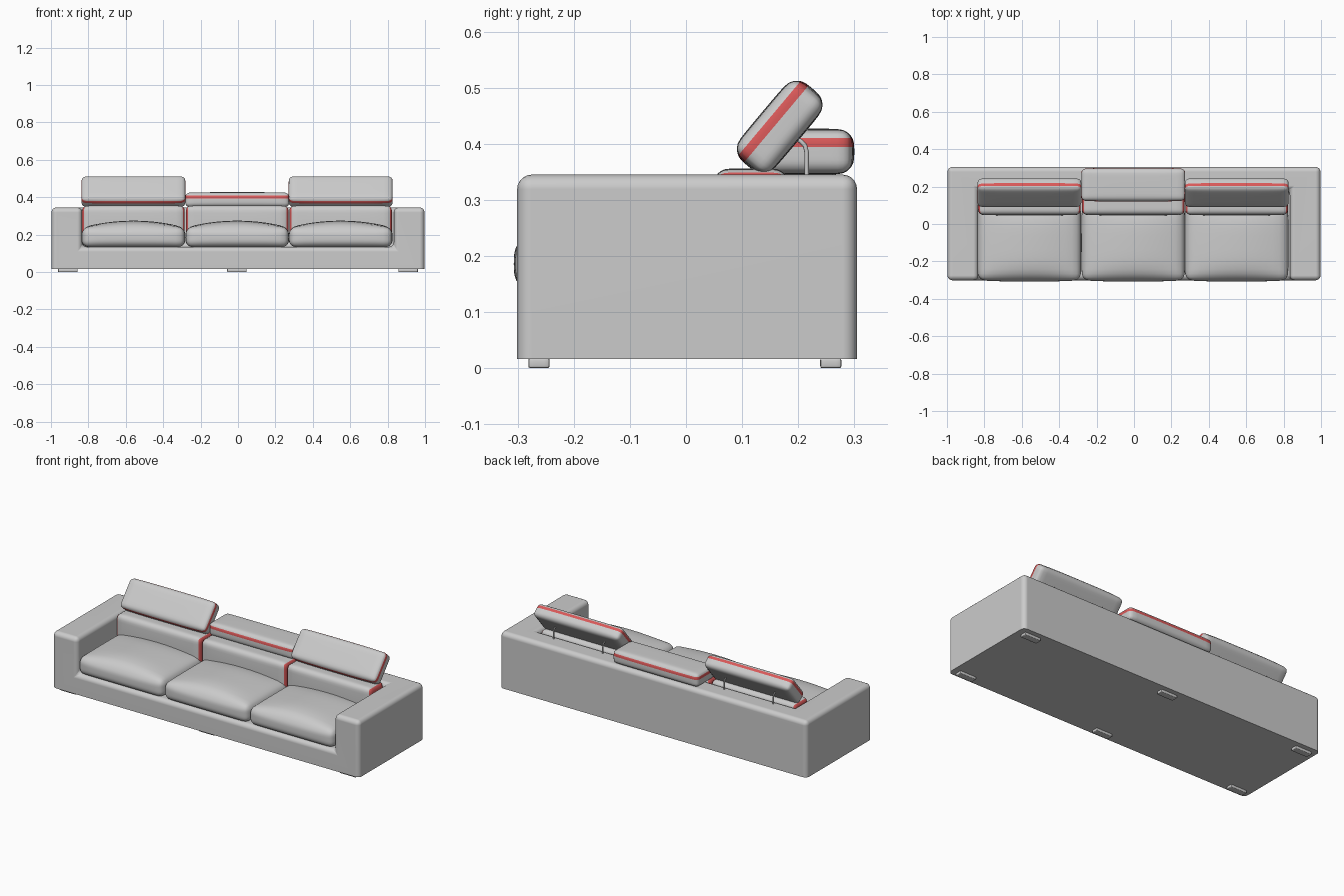
import bpy, bmesh, math
from mathutils import Vector

if "Cube" in bpy.data.objects:
    bpy.data.objects.remove(bpy.data.objects["Cube"])

red = bpy.data.materials.new("red_trim")
red.diffuse_color = (0.7, 0.1, 0.1, 1)
red.use_nodes = True
red.node_tree.nodes["Principled BSDF"].inputs["Base Color"].default_value = red.diffuse_color
grey = bpy.data.materials.new("grey_fabric")
grey.diffuse_color = (0.8, 0.8, 0.8, 1)
grey.use_nodes = True
grey.node_tree.nodes["Principled BSDF"].inputs["Base Color"].default_value = grey.diffuse_color


def finish(bm, name, loc=(0, 0, 0), tilt=0.0, coloured=False):
    bmesh.ops.recalc_face_normals(bm, faces=bm.faces[:])
    for f in bm.faces:
        f.smooth = True
    me = bpy.data.meshes.new(name)
    bm.to_mesh(me)
    bm.free()
    if coloured:
        me.materials.append(grey)
        me.materials.append(red)
    me.set_sharp_from_angle(angle=math.radians(40))
    ob = bpy.data.objects.new(name, me)
    ob.location = loc
    ob.rotation_euler.x = tilt
    bpy.context.collection.objects.link(ob)
    return ob


def pillow(half, r, bulge=(0, 0, 0), crown=0.0, cuts=15):
    """Rounded box with softly bulging sides and an extra crown on top."""
    bm = bmesh.new()
    bmesh.ops.create_cube(bm, size=2)
    bmesh.ops.subdivide_edges(bm, edges=bm.edges[:], cuts=cuts, use_grid_fill=True)
    h = Vector(half)
    for v in bm.verts:
        # crowd the loops towards the edges, then round the corners
        p = Vector([math.sin(c * math.pi / 2) * s for c, s in zip(v.co, h)])
        q = Vector([max(-(s - r), min(s - r, c)) for c, s in zip(p, h)])
        p = q + (p - q).normalized() * r
        a, b, c = (p[i] / h[i] for i in range(3))
        fa, fb, fc = 1 - a ** 4, 1 - b ** 4, 1 - c * c
        p.x += bulge[0] * a * fb * fc
        p.y += bulge[1] * b * fa * fc
        p.z += bulge[2] * c * fa * fb + crown * max(c, 0) * (1 - a * a) * fb
        v.co = p
    bm.normal_update()
    return bm


# Frame: slab with arms and back raised in a U
Y0, Y1, Z0, ZS, ZT = -0.301, 0.305, 0.016, 0.135, 0.345
bm = bmesh.new()
bmesh.ops.create_cube(bm, size=1)
for v in bm.verts:
    v.co = (v.co.x * 1.994, Y1 if v.co.y > 0 else Y0, ZS if v.co.z > 0 else Z0)
for co, no in (((-0.833, 0, 0), (1, 0, 0)), ((0.833, 0, 0), (1, 0, 0)), ((0, 0.18, 0), (0, 1, 0))):
    bmesh.ops.bisect_plane(bm, geom=bm.verts[:] + bm.edges[:] + bm.faces[:], plane_co=co, plane_no=no)
bm.normal_update()
rim = []
for f in bm.faces:
    c = f.calc_center_median()
    if f.normal.z > 0.9 and (abs(c.x) > 0.833 or c.y > 0.18):
        rim.append(f)
ext = bmesh.ops.extrude_face_region(bm, geom=rim)
bmesh.ops.delete(bm, geom=[f for f in rim if f.is_valid], context='FACES_ONLY')
bmesh.ops.translate(bm, vec=(0, 0, ZT - ZS), verts=[g for g in ext['geom'] if isinstance(g, bmesh.types.BMVert)])
bmesh.ops.remove_doubles(bm, verts=bm.verts[:], dist=1e-5)
bmesh.ops.recalc_face_normals(bm, faces=bm.faces[:])
bmesh.ops.dissolve_limit(bm, angle_limit=0.02, verts=bm.verts[:], edges=bm.edges[:])
sharp = [e for e in bm.edges if len(e.link_faces) == 2 and e.calc_face_angle(0) > 0.5
         and max(v.co.z for v in e.verts) > Z0 + 0.01]
bmesh.ops.bevel(bm, geom=sharp, offset=0.026, segments=5, profile=0.5, affect='EDGES', clamp_overlap=True)
frame = finish(bm, "sofa_frame")
frame.modifiers.new("even_shading", 'WEIGHTED_NORMAL').keep_sharp = True


# Three seats: cushion, back cushion and headrest each
W = 0.277
for side, x in (("left", -0.559), ("middle", -0.004), ("right", 0.549)):
    bm = pillow((W - 0.004, 0.2, 0.053), 0.036, (0.004, 0.007, 0), 0.036)
    finish(bm, side + "_seat_cushion", (x, -0.1, 0.186))

    # Back cushion with red gussets at both ends
    bm = pillow((W - 0.003, 0.066, 0.085), 0.026, (0, 0.004, 0.002))
    for f in bm.faces:
        if abs(f.normal.x) > 0.55:
            f.material_index = 1
    finish(bm, side + "_back_cushion", (x, 0.116, 0.269), coloured=True)

    # Headrest with a red band round its rim
    bm = pillow((W, 0.085, 0.038), 0.022, (0.001, 0.005, 0.003))
    for z in (0.008, 0.024):
        bmesh.ops.bisect_plane(bm, geom=bm.verts[:] + bm.edges[:] + bm.faces[:],
                               plane_co=(0, 0, z), plane_no=(0, 0, 1))
    for f in bm.faces:
        if 0.008 < f.calc_center_median().z < 0.024:
            f.material_index = 1
    if side == "middle":
        finish(bm, "middle_headrest", (x, 0.21, 0.386), coloured=True)
        continue
    finish(bm, side + "_headrest", (x, 0.167, 0.43), math.radians(50), True)

    # Bent rods holding the raised headrests
    for n, dx in enumerate((-0.16, 0.16)):
        cu = bpy.data.curves.new("headrest_rod", 'CURVE')
        cu.dimensions = '3D'
        cu.bevel_depth = 0.004
        cu.bevel_resolution = 2
        sp = cu.splines.new('POLY')
        path = [(0.215, 0.335), (0.215, 0.385), (0.212, 0.397), (0.204, 0.405), (0.19, 0.412)]
        sp.points.add(len(path) - 1)
        for pt, (y, z) in zip(sp.points, path):
            pt.co = (x + dx, y, z, 1)
        ob = bpy.data.objects.new(f"{side}_headrest_rod_{n + 1}", cu)
        bpy.context.collection.objects.link(ob)

# Feet
for x in (-0.91, -0.006, 0.91):
    for y in (-0.262, 0.258):
        finish(pillow((0.052, 0.019, 0.009), 0.004, cuts=5), "foot", (x, y, 0.009))
